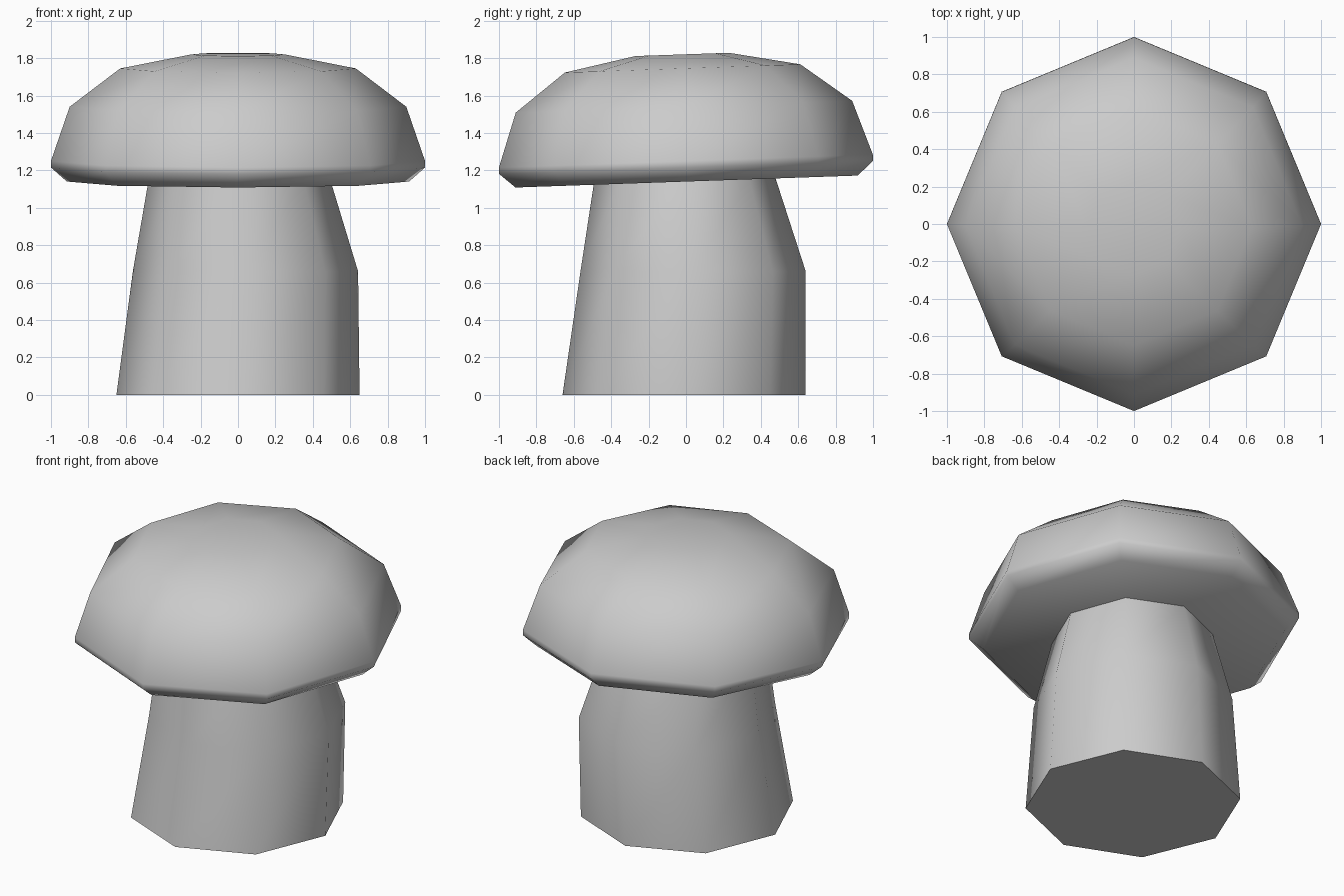
import bpy, bmesh, math
from mathutils import Matrix, Vector

cube = bpy.data.objects.get("Cube")
if cube:
    bpy.data.objects.remove(cube, do_unlink=True)

SIDES = 8

grey = bpy.data.materials.new("light_grey")
grey.use_nodes = True
colour = (0.6, 0.6, 0.6, 1)
grey.diffuse_color = colour
grey.node_tree.nodes["Principled BSDF"].inputs["Base Color"].default_value = colour


def lofted(name, rings):
    """Loft octagonal rings (x, y, z, radius), closing both ends."""
    bm = bmesh.new()
    loops = []
    for x, y, z, r in rings:
        loops.append([bm.verts.new((x + r * math.cos(math.tau * i / SIDES),
                                    y + r * math.sin(math.tau * i / SIDES), z))
                      for i in range(SIDES)])
    for low, high in zip(loops, loops[1:]):
        for i in range(SIDES):
            j = (i + 1) % SIDES
            bm.faces.new((low[i], low[j], high[j], high[i]))
    bm.faces.new(loops[0][::-1])
    bm.faces.new(loops[-1])
    mesh = bpy.data.meshes.new(name)
    bm.to_mesh(mesh)
    bm.free()
    mesh.materials.append(grey)
    obj = bpy.data.objects.new(name, mesh)
    bpy.context.collection.objects.link(obj)
    return obj


# Stem, bulging to the back left at mid height
stem = lofted("stem", [(0, -0.01, 0, 0.65),
                       (0.04, 0.038, 0.66, 0.602),
                       (0.007, -0.005, 1.16, 0.483)])

# Domed cap with a bevelled rim, tipped slightly forward
cap_profile = [(0.915, 1.14), (1.0, 1.215), (1.0, 1.25), (0.9, 1.54),
               (0.63, 1.745), (0.25, 1.82)]
cap = lofted("cap", [(0, 0, z, r) for r, z in cap_profile])
pivot = Vector((0, 0, 1.23))
cap.data.transform(Matrix.Translation(pivot)
                   @ Matrix.Rotation(math.radians(2), 4, "X")
                   @ Matrix.Translation(-pivot))

# Smooth sides, sharp flat base
for obj in (stem, cap):
    bpy.ops.object.select_all(action="DESELECT")
    obj.select_set(True)
    bpy.context.view_layer.objects.active = obj
    bpy.ops.object.shade_smooth_by_angle(angle=math.radians(60))
